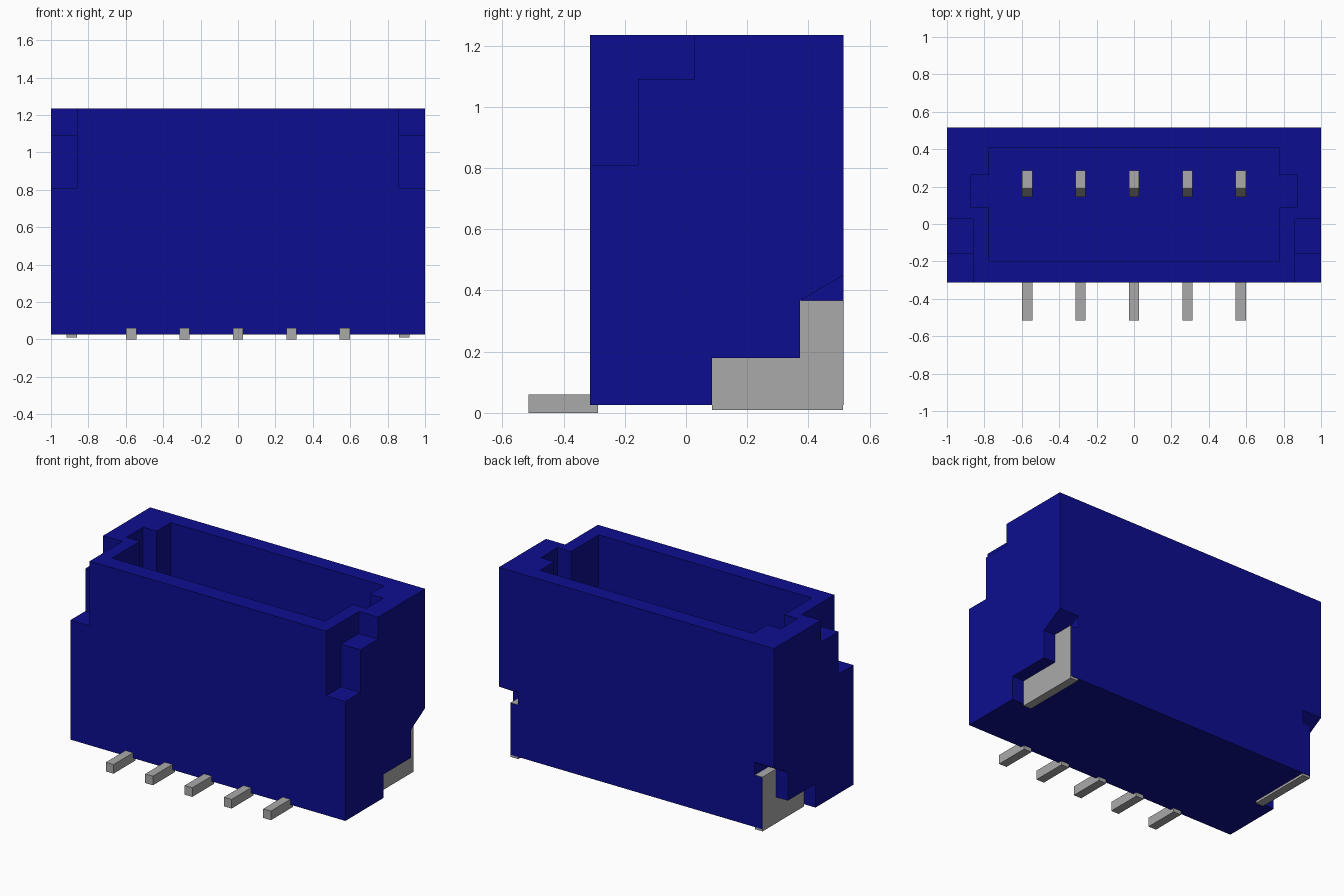
import bpy, bmesh
from mathutils import Vector

if "Cube" in bpy.data.objects:
    bpy.data.objects.remove(bpy.data.objects["Cube"], do_unlink=True)


def material(name, rgb):
    m = bpy.data.materials.new(name)
    m.use_nodes = True
    m.diffuse_color = (*rgb, 1)
    bsdf = next(n for n in m.node_tree.nodes if n.type == 'BSDF_PRINCIPLED')
    bsdf.inputs["Base Color"].default_value = (*rgb, 1)
    bsdf.inputs["Roughness"].default_value = 0.6
    return m


BLUE = material("blue plastic", (0.004, 0.004, 0.28))
GREY = material("grey metal", (0.4, 0.4, 0.4))


def prism(name, x0, x1, profile, mat):
    """Extrude a (y, z) profile from x0 to x1."""
    bm = bmesh.new()
    face = bm.faces.new([bm.verts.new((x0, y, z)) for y, z in profile])
    ext = bmesh.ops.extrude_face_region(bm, geom=[face])
    verts = [g for g in ext["geom"] if isinstance(g, bmesh.types.BMVert)]
    bmesh.ops.translate(bm, vec=Vector((x1 - x0, 0, 0)), verts=verts)
    bmesh.ops.recalc_face_normals(bm, faces=bm.faces)
    me = bpy.data.meshes.new(name)
    bm.to_mesh(me)
    bm.free()
    me.materials.append(mat)
    ob = bpy.data.objects.new(name, me)
    bpy.context.collection.objects.link(ob)
    return ob


def box(name, x0, x1, y0, y1, z0, z1, mat):
    return prism(name, x0, x1, [(y0, z0), (y1, z0), (y1, z1), (y0, z1)], mat)


def cut(target, cutter):
    """Subtract a cutter, bake the result and discard the cutter."""
    mod = target.modifiers.new("cut", 'BOOLEAN')
    mod.operation, mod.solver, mod.object = 'DIFFERENCE', 'EXACT', cutter
    cutter.hide_render = True
    bpy.context.view_layer.objects.active = target
    bpy.ops.object.modifier_apply(modifier=mod.name)
    bpy.data.objects.remove(cutter, do_unlink=True)


TOP, FLOOR = 1.235, 0.35

# Housing with its open cavity
housing = box("housing", -1, 1, -0.313, 0.515, 0.025, TOP, BLUE)
cut(housing, box("cavity_cutter", -0.775, 0.775, -0.2, 0.41, FLOOR, 1.5, BLUE))

# Profiles shared by both ends
corner_step = [(-0.5, 0.81), (-0.157, 0.81), (-0.157, 1.09),
               (0.027, 1.09), (0.027, 1.5), (-0.5, 1.5)]
clip_recess = [(0.083, -0.1), (0.083, 0.18), (0.37, 0.18),
               (0.37, 0.365), (0.6, 0.5), (0.6, -0.1)]
sloped_notch = [(0.37, 0.365), (0.6, 0.5), (0.6, 0.365)]
clip_shape = [(0.085, 0.01), (0.513, 0.01), (0.513, 0.367),
              (0.372, 0.367), (0.372, 0.179), (0.085, 0.179)]

for s, side in ((1, "left"), (-1, "right")):
    # Key slot in the cavity end, stepped corner, clip recess
    cut(housing, box("slot_cutter", s * 0.7, s * 0.873, 0.088, 0.262, FLOOR, 1.5, BLUE))
    cut(housing, prism("corner_cutter", s * 0.86, s * 1.1, corner_step, BLUE))
    cut(housing, prism("recess_cutter", s * 0.914, s * 1.1, clip_recess, BLUE))
    cut(housing, prism("notch_cutter", s * 0.86, s * 1.1, sloped_notch, BLUE))
    # L-shaped solder clip
    prism(f"{side}_solder_clip", s * 0.861, s * 0.916, clip_shape, GREY)

# Contacts: upright pin with a slanted tip, and a solder tail at the front
pin_shape = [(0.145, FLOOR - 0.1), (0.285, FLOOR - 0.1),
             (0.285, 0.95), (0.19, 0.95), (0.145, 0.8)]
for i in range(5):
    x = (i - 2) * 0.286
    prism(f"contact_pin_{i + 1}", x - 0.028, x + 0.028, pin_shape, GREY)
    box(f"solder_tail_{i + 1}", x - 0.028, x + 0.028, -0.515, -0.287, 0, 0.06, GREY)
